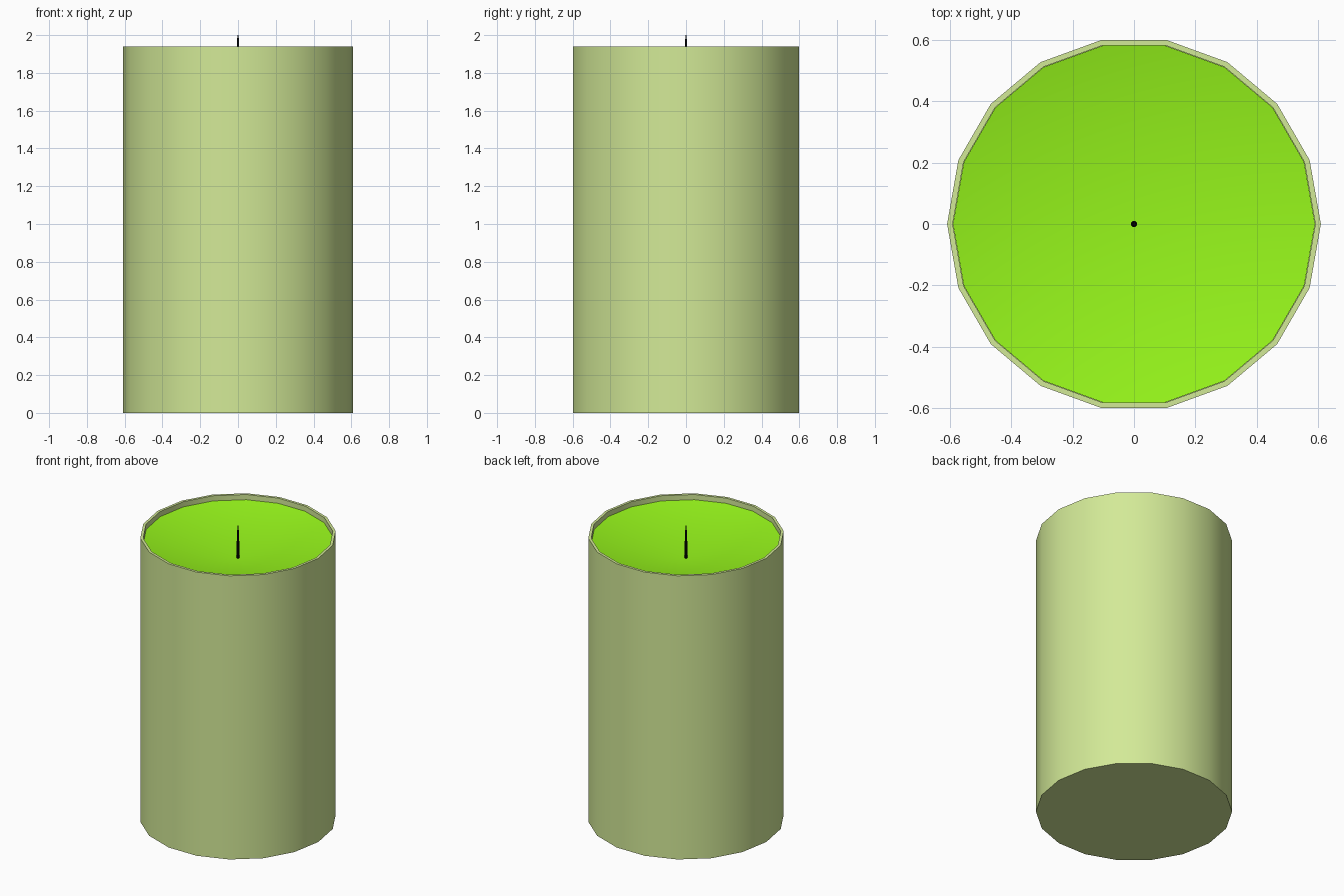
import bpy, bmesh, math

if "Cube" in bpy.data.objects:
    bpy.data.objects.remove(bpy.data.objects["Cube"])

SIDES = 18


def material(name, color):
    mat = bpy.data.materials.new(name)
    mat.diffuse_color = (*color, 1)
    mat.use_nodes = True
    mat.node_tree.nodes["Principled BSDF"].inputs["Base Color"].default_value = mat.diffuse_color
    return mat


def lathe(name, profile, sides, mat):
    """Spin (radius, z) points round the z axis; radius 0 closes to a point."""
    bm = bmesh.new()
    rings = []
    for r, z in profile:
        if r == 0:
            rings.append([bm.verts.new((0, 0, z))] * sides)
        else:
            rings.append([bm.verts.new((r * math.cos(2 * math.pi * i / sides),
                                        r * math.sin(2 * math.pi * i / sides), z))
                          for i in range(sides)])
    for a, b in zip(rings, rings[1:]):
        for i in range(sides):
            j = (i + 1) % sides
            corners = list(dict.fromkeys((a[i], a[j], b[j], b[i])))
            bm.faces.new(corners)
    bmesh.ops.recalc_face_normals(bm, faces=bm.faces[:])
    mesh = bpy.data.meshes.new(name)
    bm.to_mesh(mesh)
    bm.free()
    mesh.materials.append(mat)
    obj = bpy.data.objects.new(name, mesh)
    bpy.context.collection.objects.link(obj)
    bpy.ops.object.select_all(action='DESELECT')
    obj.select_set(True)
    bpy.context.view_layer.objects.active = obj
    bpy.ops.object.shade_smooth_by_angle(angle=math.radians(30))
    return obj


jar_mat = material("jar_olive", (0.65, 0.82, 0.31))
wax_mat = material("wax_green", (0.31, 0.93, 0.011))
wick_mat = material("wick_black", (0.003, 0.003, 0.003))

# Thin-walled jar with a floor
lathe("jar", [(0, 0), (0.608, 0), (0.608, 1.94), (0.59, 1.94),
              (0.59, 0.02), (0, 0.02)], SIDES, jar_mat)

# Wax filling with a hollow melted towards the wick
lathe("wax", [(0, 0.025), (0.589, 0.025), (0.589, 1.905), (0, 1.78)],
      SIDES, wax_mat)

# Tapering wick
lathe("wick", [(0, 1.77), (0.011, 1.77), (0.009, 1.86), (0.006, 1.95),
               (0.003, 2.0), (0, 2.0)], 10, wick_mat)
